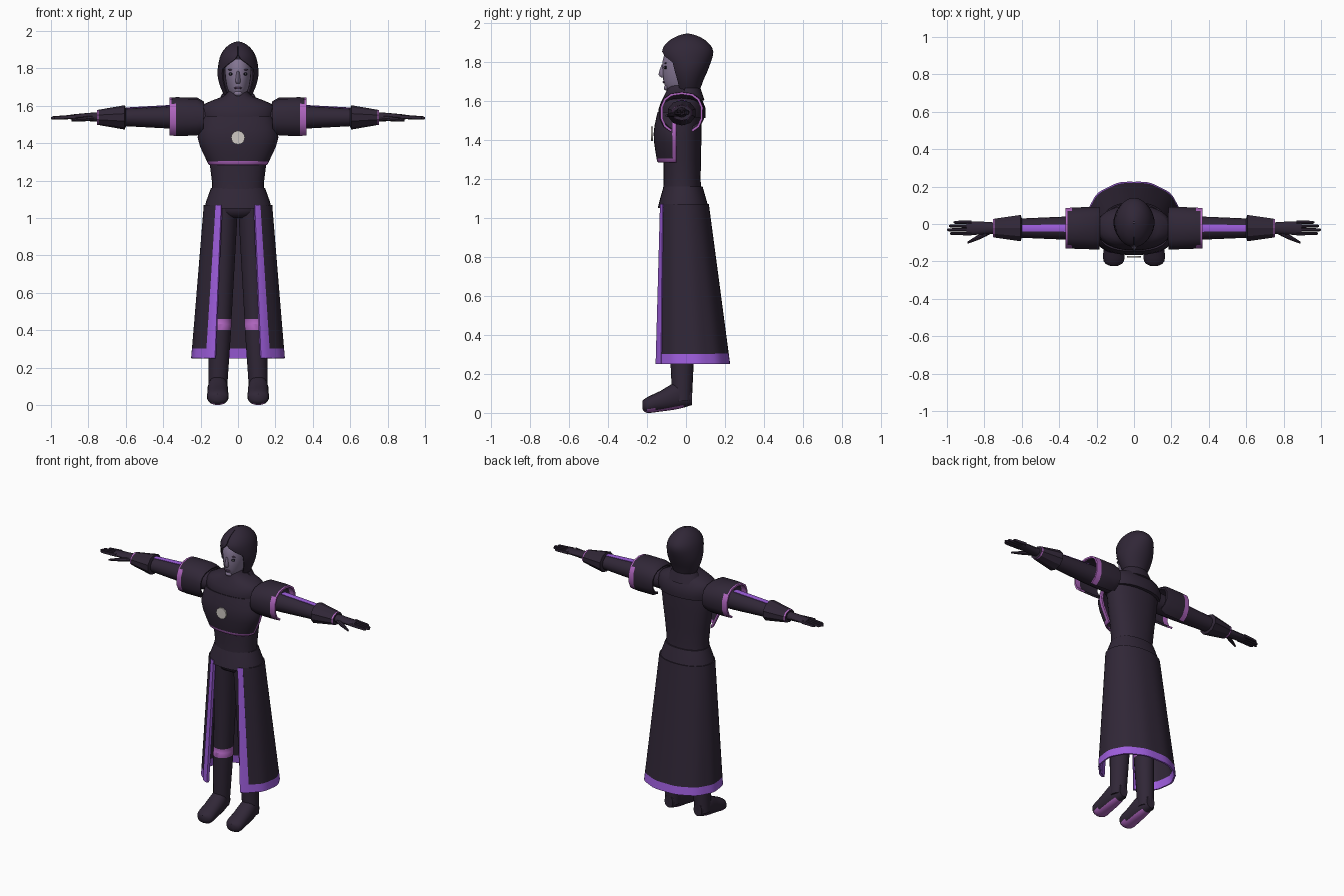
import bpy, bmesh
from math import sin, cos, radians, copysign

cube = bpy.data.objects.get("Cube")
if cube:
    bpy.data.objects.remove(cube, do_unlink=True)


def material(name, red, green, blue):
    mat = bpy.data.materials.new(name)
    mat.use_nodes = True
    colour = (red, green, blue, 1)
    mat.diffuse_color = colour
    shader = next(node for node in mat.node_tree.nodes if node.type == 'BSDF_PRINCIPLED')
    shader.inputs["Base Color"].default_value = colour
    shader.inputs["Roughness"].default_value = 0.8
    return mat


cloth = material("dark cloth", .03, .02, .038)
violet = material("violet trim", .34, .11, .72)
orchid = material("orchid trim", .43, .13, .52)
skin = material("pale skin", .23, .18, .29)
dusk = material("dusky lips", .09, .05, .11)
ink = material("eye ink", .01, .01, .02)
white = material("emblem white", .62, .58, .55)


def finish(name, bm, materials, thick=0, mirror=False, angle=40):
    """Turn the bmesh into an object, apply its modifiers and shade it."""
    mesh = bpy.data.meshes.new(name)
    bm.to_mesh(mesh)
    bm.free()
    for mat in materials:
        mesh.materials.append(mat)
    obj = bpy.data.objects.new(name, mesh)
    bpy.context.collection.objects.link(obj)
    bpy.ops.object.select_all(action='DESELECT')
    obj.select_set(True)
    bpy.context.view_layer.objects.active = obj
    if thick:
        shell = obj.modifiers.new("shell", 'SOLIDIFY')
        shell.thickness = thick
        shell.offset = 0
        bpy.ops.object.modifier_apply(modifier=shell.name)
    if mirror:
        pair = obj.modifiers.new("pair", 'MIRROR')
        bpy.ops.object.modifier_apply(modifier=pair.name)
    bpy.ops.object.shade_smooth_by_angle(angle=radians(angle))


def spline(before, start, end, after, t):
    """Smooth curve value between start and end."""
    slope_in, slope_out = (end - before) / 2, (after - start) / 2
    ease = t * t * (3 - 2 * t)
    return (start + (end - start) * ease + slope_in * t * (1 - t) ** 2
            - slope_out * t * t * (1 - t))


def refine(rows, steps):
    """Insert smooth in-between sections; a single step keeps the rows as they are."""
    last = len(rows) - 1
    result = []
    for i in range(last):
        around = [rows[max(0, min(last, i + shift))] for shift in (-1, 0, 1, 2)]
        for step in range(steps):
            result.append([spline(*values, step / steps) for values in zip(*around)])
    return result + [rows[last]]


def loft(name, axis, centre, rows, materials=(cloth,), sides=16, steps=1, span=None,
         lean=(0, 0), power=1, ripple=0, rule=None, **options):
    """Skin sections (along, radius u, radius v, optional rise of the centre).
    Angle zero faces the front for upright lofts and the ground for the others."""
    sections = refine(rows, steps)
    origin = sections[0][0]
    count = sides + 1 if span else sides
    bm = bmesh.new()
    rings = []
    for k, (along, radius_u, radius_v, *rise) in enumerate(sections):
        low, high = span(along) if span else (0, 360)
        middle_u = centre[0] + lean[0] * (along - origin)
        middle_v = centre[1] + lean[1] * (along - origin) + sum(rise)
        ring = []
        for j in range(count):
            angle = radians(low + (high - low) * j / sides)
            wave = 1 + ripple * cos(11 * angle) * k / len(sections)
            s, c = sin(angle), cos(angle)
            u = middle_u + wave * radius_u * copysign(abs(s) ** power, s)
            v = middle_v - wave * radius_v * copysign(abs(c) ** power, c)
            place = {'x': (along, u, v), 'y': (u, along, v), 'z': (u, v, along)}
            ring.append(bm.verts.new(place[axis]))
        rings.append(ring)
    for lower, upper in zip(rings, rings[1:]):
        for j in range(sides):
            i = (j + 1) % count
            bm.faces.new((lower[j], lower[i], upper[i], upper[j]))
    if not span:
        bm.faces.new(rings[0])
        bm.faces.new(rings[-1])
    bmesh.ops.recalc_face_normals(bm, faces=bm.faces)
    if rule:
        for face in bm.faces:
            face.material_index = int(rule(face.calc_center_median(), face.normal))
    finish(name, bm, materials, **options)


def blob(name, mat, location, size, mirror=False):
    """Ellipsoid for a small facial detail."""
    bm = bmesh.new()
    bmesh.ops.create_uvsphere(bm, u_segments=12, v_segments=8, radius=1)
    bmesh.ops.scale(bm, vec=size, verts=bm.verts)
    bmesh.ops.translate(bm, vec=location, verts=bm.verts)
    finish(name, bm, [mat], mirror=mirror)


# Torso, belt and shoulder mantle
loft("torso", 'z', (0, -.02), [(1, .06, .06), (1.04, .14, .1), (1.2, .14, .095),
                               (1.5, .18, .1), (1.6, .17, .09)],
     sides=24, steps=3, power=.9)
loft("belt", 'z', (0, -.015), [(1.05, .18, .13), (1.09, .17, .12), (1.16, .145, .1)],
     sides=28, power=.9)
loft("mantle", 'z', (0, -.02), [(1.51, .19, .12), (1.56, .2, .12), (1.61, .18, .1),
                                (1.65, .08, .08), (1.68, .05, .07)],
     sides=24, steps=2, power=.9)

# Breastplate with a trimmed border and a round emblem
loft("breastplate", 'z', (0, -.05), [(1.29, .15, .09), (1.305, .16, .095),
                                     (1.43, .21, .11), (1.54, .18, .09)],
     (cloth, orchid), sides=24, steps=3, span=lambda z: (-90, 90), power=.85, thick=.012,
     rule=lambda spot, normal: spot.z < 1.305 or spot.y > -.07)
loft("chest_emblem", 'y', (0, 1.43), [(-.18, .037, .037), (-.17, .037, .037)],
     (white,), sides=12)

# Long coat skirt, open at the front, with a hem and edge strips
skirt = dict(axis='z', centre=(0, -.013), lean=(0, -.05), steps=10, power=.93, ripple=.012)
top, hem = (1.07, .178, .125), (.25, .245, .195)
loft("coat_skirt", rows=[top, hem], materials=(cloth, violet), sides=44,
     span=lambda z: (28, 332), thick=.01, rule=lambda spot, normal: spot.z < .33, **skirt)
loft("coat_edge", rows=[top, hem], materials=(violet,), sides=3,
     span=lambda z: (27.5, 39 + 3 * (top[0] - z)), thick=.018, mirror=True, **skirt)

# Legs with knee bands, and feet with coloured soles
loft("leg", 'z', (.07, -.02), [(1.05, .07, .09), (.75, .065, .075), (.46, .06, .066),
                               (.4, .06, .066), (.06, .05, .05)],
     (cloth, orchid), sides=18, steps=3, lean=(-.04, 0), mirror=True,
     rule=lambda spot, normal: .4 < spot.z < .46)
loft("foot", 'y', (.108, .05), [(.03, .03, .04, .03), (-.04, .052, .07, .04),
                                (-.13, .056, .053, .01), (-.2, .055, .04, -.01),
                                (-.224, .02, .02, -.01)],
     (cloth, orchid), sides=18, steps=3, power=.9, mirror=True,
     rule=lambda spot, normal: normal.z < -.7 and spot.y < -.02)

# Arms, stripes, pauldrons and gauntlets
sleeve = (-.022, 1.538)
loft("arm", 'x', sleeve, [(.14, .065, .065), (.36, .062, .06), (.64, .05, .045)], mirror=True)
loft("arm_stripe", 'x', sleeve, [(.35, .066, .065), (.6, .056, .051)], (violet,),
     sides=4, span=lambda x: (163, 197), thick=.004, mirror=True)
loft("pauldron", 'x', sleeve, [(.185, .11, .08), (.22, .11, .1), (.33, .106, .102),
                               (.356, .104, .1), (.366, .104, .1)],
     (cloth, orchid), sides=12, span=lambda x: (25, 335), power=.8, thick=.012, mirror=True,
     rule=lambda spot, normal: spot.x > .356 or spot.x > .33 and spot.z < 1.61)
loft("gauntlet", 'x', sleeve, [(.6, .055, .05), (.606, .074, .065),
                               (.745, .053, .041), (.755, .05, .04)],
     (cloth, orchid), sides=10, mirror=True, angle=25,
     rule=lambda spot, normal: .745 < spot.x < .754)

# Hands
loft("palm", 'x', (-.022, 1.54), [(.74, .03, .026), (.8, .034, .022), (.895, .037, .013)],
     sides=12, steps=2, mirror=True)
reach = dict(little=.965, ring=.99, middle=1, index=.985)
for order, (finger, tip) in enumerate(reach.items()):
    loft(finger + "_finger", 'x', (.009 - .02 * order, 1.541),
         [(.87, .01, .012), (tip - .01, .008, .009), (tip, .004, .005)],
         sides=8, lean=(0, -.05), mirror=True)
loft("thumb", 'x', (-.04, 1.535), [(.77, .015, .014), (.82, .015, .013), (.89, .006, .006)],
     sides=8, steps=2, lean=(-.5, -.1), mirror=True)


# Hood whose face opening closes into a brim
def opening(z):
    gap = max(1, min(50, 800 * (1.86 - z)))
    return gap, 360 - gap


loft("hood", 'z', (0, .008), [(1.64, .06, .055), (1.7, .09, .075), (1.77, .106, .105),
                              (1.85, .096, .128), (1.9, .07, .097), (1.93, .034, .045),
                              (1.94, .003, .004)],
     sides=28, steps=3, span=opening, thick=.008, angle=60)
loft("hood_fold", 'z', (0, .01), [(1.6, .11, .075), (1.66, .075, .055)],
     span=lambda z: (75, 285), thick=.02)

# Head and facial features
loft("head", 'z', (0, -.024), [(1.6, .045, .05), (1.65, .038, .07), (1.7, .06, .092),
                               (1.8, .072, .097), (1.85, .06, .08)],
     (skin,), sides=24, steps=2)
loft("nose", 'z', (0, -.115), [(1.72, .01, .012), (1.735, .014, .026), (1.785, .007, .01)],
     (skin,), sides=10, steps=2)
blob("eye_outline", ink, (.034, -.104, 1.77), (.016, .007, .009), mirror=True)
blob("eye_white", white, (.034, -.107, 1.77), (.011, .006, .005), mirror=True)
blob("pupil", ink, (.034, -.11, 1.77), (.005, .005, .005), mirror=True)
blob("eyebrow", dusk, (.036, -.104, 1.793), (.019, .006, .004), mirror=True)
blob("mouth", dusk, (0, -.113, 1.695), (.022, .007, .006))
blob("chin", skin, (0, -.1, 1.666), (.022, .014, .014))
